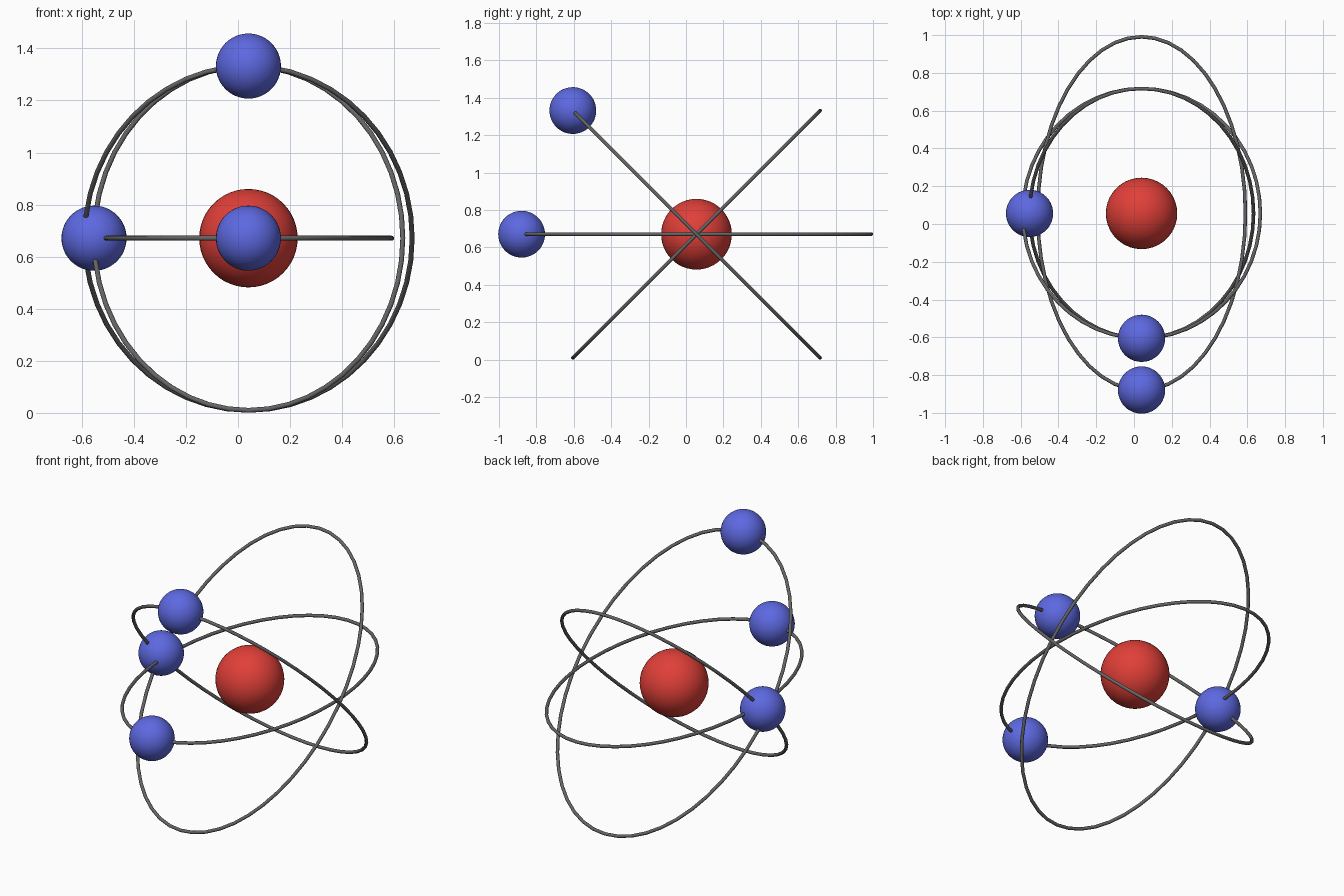
import bpy
import math
from mathutils import Matrix, Vector

if "Cube" in bpy.data.objects:
    bpy.data.objects.remove(bpy.data.objects["Cube"])

CENTRE = Vector((0.04, 0.056, 0.671))
LONG_RADIUS = 0.935
TUBE = 0.0095


def material(name, colour):
    mat = bpy.data.materials.new(name)
    mat.diffuse_color = (*colour, 1)
    mat.use_nodes = True
    mat.node_tree.nodes["Principled BSDF"].inputs["Base Color"].default_value = mat.diffuse_color
    return mat


red = material("red", (0.75, 0.05, 0.04))
blue = material("blue", (0.11, 0.14, 0.75))
grey = material("grey", (0.13, 0.13, 0.13))


def ball(name, location, radius, mat):
    bpy.ops.mesh.primitive_uv_sphere_add(segments=40, ring_count=24, radius=radius, location=location)
    obj = bpy.context.object
    obj.name = name
    obj.data.materials.append(mat)
    bpy.ops.object.shade_smooth()


def orbit_point(width, tilt, angle):
    flat = Vector((width * math.cos(angle), LONG_RADIUS * math.sin(angle), 0))
    return CENTRE + Matrix.Rotation(tilt, 3, 'X') @ flat


def orbit(name, width, tilt, steps=48):
    # Elliptical wire: closed path with a round bevel, turned into a mesh
    curve = bpy.data.curves.new(name, 'CURVE')
    curve.dimensions = '3D'
    curve.bevel_depth = TUBE
    curve.bevel_resolution = 4
    path = curve.splines.new('POLY')
    path.points.add(steps - 1)
    for i, point in enumerate(path.points):
        point.co = (*orbit_point(width, tilt, math.tau * i / steps), 1)
    path.use_cyclic_u = True
    obj = bpy.data.objects.new(name, curve)
    bpy.context.collection.objects.link(obj)
    bpy.ops.object.select_all(action='DESELECT')
    obj.select_set(True)
    bpy.context.view_layer.objects.active = obj
    bpy.ops.object.convert(target='MESH')
    obj = bpy.context.object
    obj.data.materials.clear()
    obj.data.materials.append(grey)
    bpy.ops.object.shade_smooth()


# Central ball
ball("nucleus", CENTRE, 0.189, red)

# Each orbit: name, half width, tilt about x, angle of its electron
ORBITS = [
    ("level", 0.55, 0, -math.pi / 2),
    ("front_high", 0.629, -math.pi / 4, -math.pi / 2),
    ("back_high", 0.593, math.pi / 4, math.pi),
]
for name, width, tilt, angle in ORBITS:
    orbit(name + "_orbit", width, tilt)
    ball(name + "_electron", orbit_point(width, tilt, angle), 0.125, blue)
